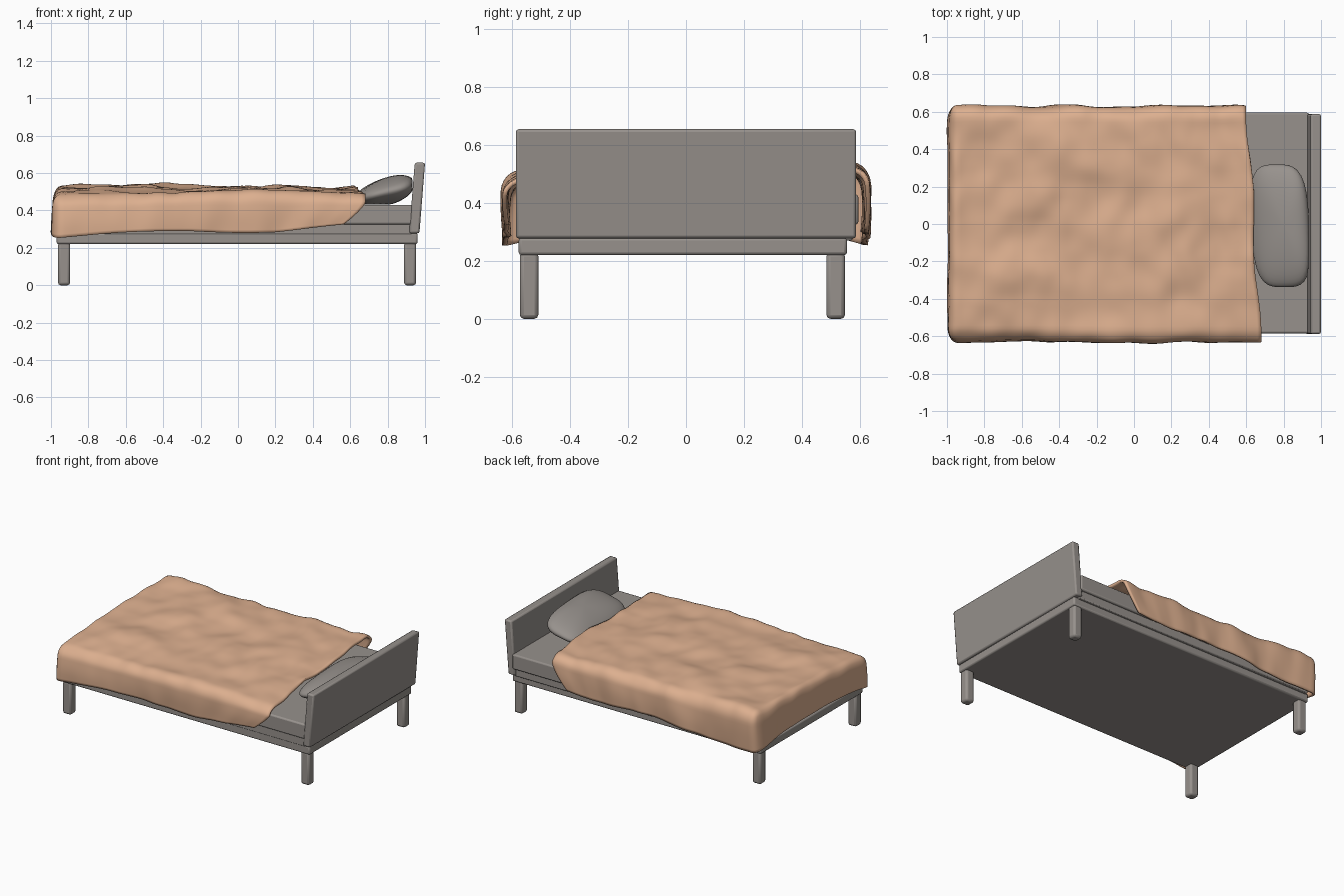
import bpy, bmesh, math
from mathutils import Vector, noise

if "Cube" in bpy.data.objects:
    bpy.data.objects.remove(bpy.data.objects["Cube"])


def material(name, rgb):
    m = bpy.data.materials.new(name)
    m.diffuse_color = (*rgb, 1)
    m.use_nodes = True
    m.node_tree.nodes["Principled BSDF"].inputs["Base Color"].default_value = m.diffuse_color
    return m


GREY = material("warm grey", (0.31, 0.285, 0.265))
TAN = material("tan blanket", (0.72, 0.43, 0.275))


def finish(name, bm, mat, smooth=40):
    me = bpy.data.meshes.new(name)
    bm.to_mesh(me)
    bm.free()
    ob = bpy.data.objects.new(name, me)
    bpy.context.collection.objects.link(ob)
    me.materials.append(mat)
    bpy.context.view_layer.objects.active = ob
    ob.select_set(True)
    bpy.ops.object.shade_smooth_by_angle(angle=math.radians(smooth))
    ob.select_set(False)
    return ob


def box(name, lo, hi, bevel=0.01, mat=GREY, lean=0.0):
    """Bevelled box between two corners; lean shifts the top along x."""
    bm = bmesh.new()
    bmesh.ops.create_cube(bm, size=1)
    lo, hi = Vector(lo), Vector(hi)
    for v in bm.verts:
        f = v.co + Vector((0.5, 0.5, 0.5))
        v.co = Vector([lo[i] + (hi[i] - lo[i]) * f[i] for i in range(3)])
        v.co.x += lean * f.z
    ob = finish(name, bm, mat)
    b = ob.modifiers.new("bevel", 'BEVEL')
    b.width, b.segments = bevel, 2
    return ob


# Frame, mattress, headboard
box("frame", (-0.97, -0.578, 0.22), (0.96, 0.556, 0.28))
box("mattress_base", (-0.95, -0.578, 0.27), (0.93, 0.575, 0.33), 0.006)
box("mattress", (-0.95, -0.585, 0.325), (0.935, 0.595, 0.43), 0.01)
box("headboard", (0.915, -0.588, 0.278), (0.97, 0.588, 0.655), 0.01, lean=0.03)

# Legs
for x, sx in ((-0.93, "foot"), (0.92, "head")):
    for y, sy in ((-0.542, "front"), (0.517, "back")):
        box(f"{sx}_{sy}_leg", (x - 0.032, y - 0.032, 0), (x + 0.032, y + 0.032, 0.23), 0.014)

# Pillow: plump wedge, low towards the blanket, high against the headboard
bm = bmesh.new()
bmesh.ops.create_uvsphere(bm, u_segments=48, v_segments=24, radius=1)
for v in bm.verts:
    x, y, z = v.co
    r = math.hypot(x, y)
    if r > 1e-6:
        k = 1 / (abs(x / r) ** 3.5 + abs(y / r) ** 3.5) ** (1 / 3.5)
        x, y = x * k, y * k
    px = 0.783 + 0.155 * x - 0.02 * y + 0.015 * z
    pz = 0.5 + 0.033 * x + z * (0.078 + 0.012 * x)
    v.co = (min(px, 0.932), 0.328 * y - 0.01, max(pz, 0.432))
finish("pillow", bm, GREY, 80)

# Blanket: open box shell with rounded edges, wrinkles and a wavy hem
X0, X1, Y, TOP, HEM, R, RX = -0.985, 0.64, 0.625, 0.522, 0.29, 0.07, 0.04
NX, NY, NZ = 80, 62, 14


def drape(i, j, k):
    p = Vector((X0 + (X1 - X0) * i / NX, -Y + 2 * Y * j / NY, HEM + (TOP - HEM) * k / NZ))
    q = Vector((max(p.x, X0 + RX), max(-Y + R, min(Y - R, p.y)), min(p.z, TOP - R)))
    d = p - q
    d.x /= RX
    d.y /= R
    d.z /= R
    if d.length > 1e-6:
        d.normalize()
        p = q + Vector((d.x * RX, d.y * R, d.z * R))
    drop = (TOP - p.z) / (TOP - HEM)
    t = (p.x - X0) / (X1 - X0)
    n1 = noise.noise(Vector((p.x * 4, p.y * 5, p.z * 3)))
    n2 = noise.noise(Vector((p.x * 9 + 7, p.y * 7, p.z * 4)))
    w = 0.022 * n1 + 0.010 * n2
    side = min(1, max(0, abs(p.y) - 0.5) / 0.1)
    # head edge slants across the bed and sweeps back down the sides
    edge = -0.035 * p.y / Y + 0.01 * math.sin(p.y * 9)
    edge -= 0.17 * max(0, drop - 0.25) ** 1.3 * side
    new = Vector((p.x + edge * t ** 3, p.y, p.z))
    new.z += w * (1 - drop) + 0.015 * p.y * (1 - drop)
    new.y += math.copysign(1, p.y) * (0.7 * w + 0.008 * math.sin(drop * 3)) * side
    foot = max(0, 1 - (p.x - X0) / 0.1)
    new.x += (0.3 * w - 0.012 * drop) * foot
    new.z -= drop * (0.035 * max(0, 1 - t * 2.2) - 0.025 * max(0, t * 4 - 3)
                     - 0.01 * math.sin(p.x * 5 + p.y * 3))
    # foot hem hangs higher between the corners
    new.z += 0.045 * drop * foot * max(0, 1 - (p.y / Y) ** 4)
    # soft sag along the front edge and at the head edge
    new.z -= (0.02 * max(0, -p.y) + 0.02 * max(0, t * 6 - 5) * (p.y < 0) * min(1, -3 * p.y)) * (1 - drop)
    return new


bm = bmesh.new()
cache = {}


def vert(i, j, k):
    if (i, j, k) not in cache:
        cache[i, j, k] = bm.verts.new(drape(i, j, k))
    return cache[i, j, k]


def quad(*ids):
    bm.faces.new([vert(*c) for c in ids])


for i in range(NX):
    for j in range(NY):
        quad((i, j, NZ), (i + 1, j, NZ), (i + 1, j + 1, NZ), (i, j + 1, NZ))
    for k in range(NZ):
        quad((i, 0, k), (i + 1, 0, k), (i + 1, 0, k + 1), (i, 0, k + 1))
        quad((i + 1, NY, k), (i, NY, k), (i, NY, k + 1), (i + 1, NY, k + 1))
for j in range(NY):
    for k in range(NZ):
        quad((0, j + 1, k), (0, j, k), (0, j, k + 1), (0, j + 1, k + 1))
blanket = finish("blanket", bm, TAN, 60)
s = blanket.modifiers.new("thickness", 'SOLIDIFY')
s.thickness, s.offset = 0.016, -1
